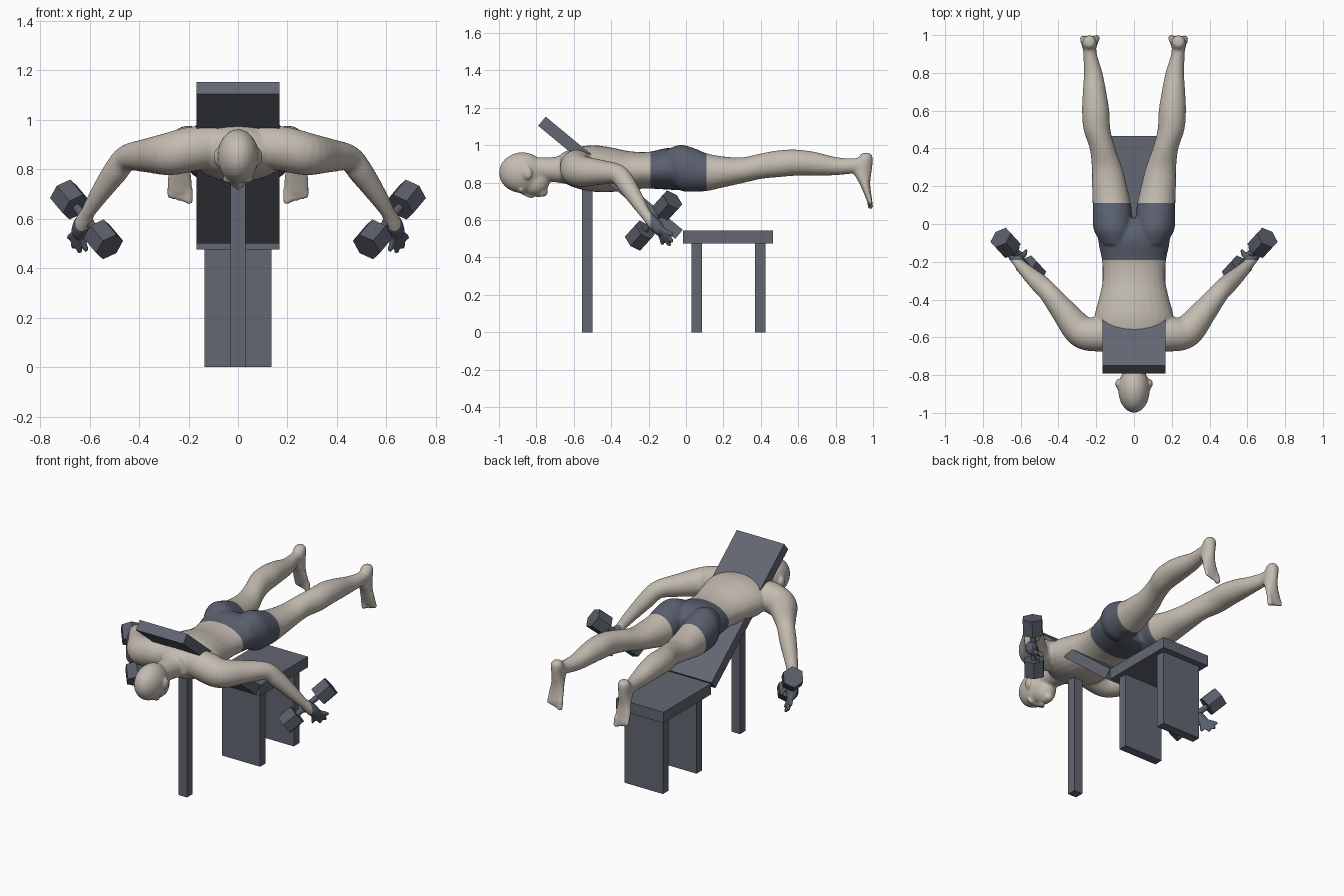
import bpy
import bmesh
import math
from mathutils import Vector, Matrix

default = bpy.data.objects.get("Cube")
if default:
    bpy.data.objects.remove(default, do_unlink=True)


def material(name, rgb):
    mat = bpy.data.materials.new(name)
    mat.use_nodes = True
    mat.diffuse_color = (*rgb, 1)
    mat.node_tree.nodes["Principled BSDF"].inputs["Base Color"].default_value = (*rgb, 1)
    return mat


skin = material("skin", (0.55, 0.50, 0.44))
cloth = material("shorts grey", (0.10, 0.115, 0.155))
slate = material("bench grey", (0.125, 0.135, 0.17))
iron = material("dumbbell grey", (0.10, 0.11, 0.14))


def make_object(name, bm, mats):
    bmesh.ops.recalc_face_normals(bm, faces=bm.faces)
    mesh = bpy.data.meshes.new(name)
    bm.to_mesh(mesh)
    bm.free()
    ob = bpy.data.objects.new(name, mesh)
    bpy.context.collection.objects.link(ob)
    for mat in mats:
        mesh.materials.append(mat)
    return ob


def box(name, centre, size, tilt=0):
    bm = bmesh.new()
    place = Matrix.Translation(centre) @ Matrix.Rotation(tilt, 4, "X")
    bmesh.ops.create_cube(bm, size=1, matrix=place @ Matrix.Diagonal((*size, 1)))
    return make_object(name, bm, [slate])


# Bench
box("seat", (0, 0.225, 0.51), (0.334, 0.48, 0.068))
for name, y in (("front_leg", 0.058), ("back_leg", 0.397)):
    box(name, (0, y, 0.238), (0.27, 0.056, 0.476))
box("backrest_post", (0, -0.528, 0.45), (0.06, 0.056, 0.9))
box("backrest", (0, -0.404, 0.826), (0.334, 0.95, 0.063), -math.atan2(0.605, 0.733))


# Body building helpers
def spline(points, steps=5):
    """Catmull-Rom interpolation of equal-length tuples."""
    pts = [Vector(p) for p in points]
    pts = [2 * pts[0] - pts[1]] + pts + [2 * pts[-1] - pts[-2]]
    out = []
    for a, b, c, d in zip(pts, pts[1:], pts[2:], pts[3:]):
        for i in range(steps):
            t = i / steps
            out.append(0.5 * (2 * b + (c - a) * t + (2 * a - 5 * b + 4 * c - d) * t * t
                              + (3 * b - a - 3 * c + d) * t ** 3))
    return out + [pts[-2]]


def loft(bm, rings, sides=28):
    """Skin elliptical rings given as centre and two half axes."""
    loops = []
    for c, u, v in rings:
        angles = [math.tau * i / sides for i in range(sides)]
        loops.append([bm.verts.new(c + u * math.cos(a) + v * math.sin(a)) for a in angles])
    for lo, hi in zip(loops, loops[1:]):
        for i in range(sides):
            j = (i + 1) % sides
            bm.faces.new((lo[i], lo[j], hi[j], hi[i]))
    bm.faces.new(loops[0])
    bm.faces.new(loops[-1])


def along_y(bm, sections, side=1):
    """Sections: y, x centre, x radius, bottom, top."""
    loft(bm, [(Vector((side * x, y, (lo + hi) / 2)), Vector((r, 0, 0)),
               Vector((0, 0, (hi - lo) / 2))) for y, x, r, lo, hi in spline(sections)])


def tube(bm, points, side=1):
    """Round limb through points of x, y, z, radius, with ball ends."""
    path = spline([(side * x, y, z, r) for x, y, z, r in points])
    rings, across = [], None
    for i, p in enumerate(path):
        before, after = path[max(i - 1, 0)], path[min(i + 1, len(path) - 1)]
        t = (after.xyz - before.xyz).normalized()
        across = across or t.orthogonal()
        across = (across - t * across.dot(t)).normalized()
        rings.append((p.xyz, across * p.w, t.cross(across) * p.w))
    loft(bm, rings)
    for p in (path[0], path[-1]):
        ball(bm, p.xyz, (p.w,) * 3)


def ball(bm, centre, radii):
    bmesh.ops.create_uvsphere(bm, u_segments=24, v_segments=16, radius=1,
                              matrix=Matrix.Translation(centre) @ Matrix.Diagonal((*radii, 1)))


body = bmesh.new()

# Torso
along_y(body, [(-0.67, 0, 0.10, 0.81, 0.955), (-0.6, 0, 0.19, 0.775, 0.985),
               (-0.5, 0, 0.21, 0.752, 1.0), (-0.4, 0, 0.187, 0.75, 0.988),
               (-0.3, 0, 0.166, 0.763, 0.968), (-0.2, 0, 0.169, 0.768, 0.965),
               (-0.1, 0, 0.188, 0.763, 0.985), (-0.03, 0, 0.19, 0.76, 0.975),
               (0.03, 0, 0.15, 0.775, 0.93)])

# Head, neck and face
tube(body, [(0, -0.8, 0.875, 0.06), (0, -0.7, 0.87, 0.068), (0, -0.6, 0.875, 0.09)])
ball(body, (0, -0.875, 0.853), (0.084, 0.125, 0.109))
ball(body, (0, -0.81, 0.805), (0.064, 0.08, 0.075))
ball(body, (0, -0.768, 0.748), (0.03, 0.03, 0.024))
ball(body, (0, -0.79, 0.735), (0.026, 0.012, 0.014))
tube(body, [(0, -0.87, 0.742, 0.01), (0, -0.825, 0.73, 0.015)])

for s in (-1, 1):
    ball(body, (s * 0.087, -0.845, 0.85), (0.012, 0.025, 0.034))
    ball(body, (s * 0.035, -0.88, 0.757), (0.03, 0.012, 0.014))
    # Leg
    along_y(body, [(-0.11, 0.098, 0.07, 0.83, 0.975), (-0.03, 0.108, 0.105, 0.758, 1.002),
                   (0.05, 0.114, 0.104, 0.753, 0.982), (0.11, 0.118, 0.101, 0.755, 0.957),
                   (0.2, 0.13, 0.092, 0.775, 0.94), (0.3, 0.143, 0.08, 0.797, 0.935),
                   (0.4, 0.167, 0.068, 0.82, 0.956), (0.5, 0.196, 0.071, 0.83, 0.973),
                   (0.6, 0.203, 0.072, 0.838, 0.976), (0.7, 0.209, 0.062, 0.838, 0.962),
                   (0.8, 0.216, 0.049, 0.84, 0.937), (0.9, 0.233, 0.036, 0.85, 0.93),
                   (0.95, 0.235, 0.036, 0.86, 0.945)], s)
    # Foot, as z, half width, front and back
    foot = spline([(0.958, 0.022, 0.94, 0.985), (0.93, 0.037, 0.92, 0.999),
                   (0.86, 0.037, 0.895, 0.993), (0.8, 0.043, 0.925, 0.985),
                   (0.74, 0.052, 0.952, 0.99), (0.7, 0.05, 0.968, 0.998)])
    loft(body, [(Vector((s * 0.236, (a + b) / 2, z)), Vector((w, 0, 0)),
                 Vector((0, (b - a) / 2, 0))) for z, w, a, b in foot])
    for i in range(5):
        x = 0.197 + 0.02 * i
        r = 0.015 if i == 0 else 0.011
        tube(body, [(x, 0.98, 0.72, r), (x, 0.986, 0.672 + 0.005 * i, r)], s)
    # Arm
    tube(body, [(0.1, -0.58, 0.895, 0.085), (0.19, -0.585, 0.882, 0.09),
                (0.28, -0.568, 0.862, 0.086), (0.37, -0.465, 0.856, 0.068),
                (0.45, -0.365, 0.845, 0.053), (0.50, -0.315, 0.785, 0.05),
                (0.56, -0.26, 0.70, 0.039), (0.605, -0.215, 0.63, 0.029)], s)
    # Hand
    tube(body, [(0.605, -0.215, 0.63, 0.028), (0.632, -0.165, 0.575, 0.036),
                (0.643, -0.145, 0.55, 0.032)], s)
    for tip in ((0.685, -0.075, 0.525), (0.668, -0.075, 0.49),
                (0.642, -0.09, 0.468), (0.615, -0.125, 0.475)):
        root = Vector((0.64, -0.145, 0.555)).lerp(Vector(tip), 0.25)
        tube(body, [(*root, 0.015), (*tip, 0.0115)], s)
    tube(body, [(0.61, -0.19, 0.6, 0.018), (0.58, -0.16, 0.56, 0.014),
                (0.572, -0.14, 0.535, 0.011)], s)

# Fuse the parts into one smooth figure
figure = make_object("figure", body, [skin, cloth])
remesh = figure.modifiers.new("fuse", "REMESH")
remesh.mode = "VOXEL"
remesh.voxel_size = 0.008
relax = figure.modifiers.new("relax", "SMOOTH")
relax.factor = 0.5
relax.iterations = 5
bpy.context.view_layer.update()
fused = bmesh.new()
fused.from_object(figure, bpy.context.evaluated_depsgraph_get())
figure.modifiers.clear()

# Shorts, coloured between a waist cut and a hem cut
waist, hem = -0.19, 0.11
for y in (waist, hem):
    geom = fused.verts[:] + fused.edges[:] + fused.faces[:]
    bmesh.ops.bisect_plane(fused, geom=geom, dist=0.0001, plane_co=(0, y, 0), plane_no=(0, 1, 0))
for face in fused.faces:
    face.smooth = True
    face.material_index = int(waist < face.calc_center_median().y < hem)
fused.to_mesh(figure.data)
fused.free()

# Dumbbells
for s, label in ((-1, "right"), (1, "left")):
    inner = Vector((s * 0.545, -0.247, 0.517))
    outer = Vector((s * 0.68, -0.10, 0.678))
    turn = (outer - inner).to_track_quat("Z", "Y").to_matrix().to_4x4()
    bm = bmesh.new()
    for centre, sides, radius, depth in ((inner, 6, 0.064, 0.098), (outer, 6, 0.064, 0.098),
                                         ((inner + outer) / 2, 16, 0.017, 0.2)):
        bmesh.ops.create_cone(bm, cap_ends=True, segments=sides, radius1=radius, radius2=radius,
                              depth=depth, matrix=Matrix.Translation(centre) @ turn)
    make_object(label + "_dumbbell", bm, [iron])
